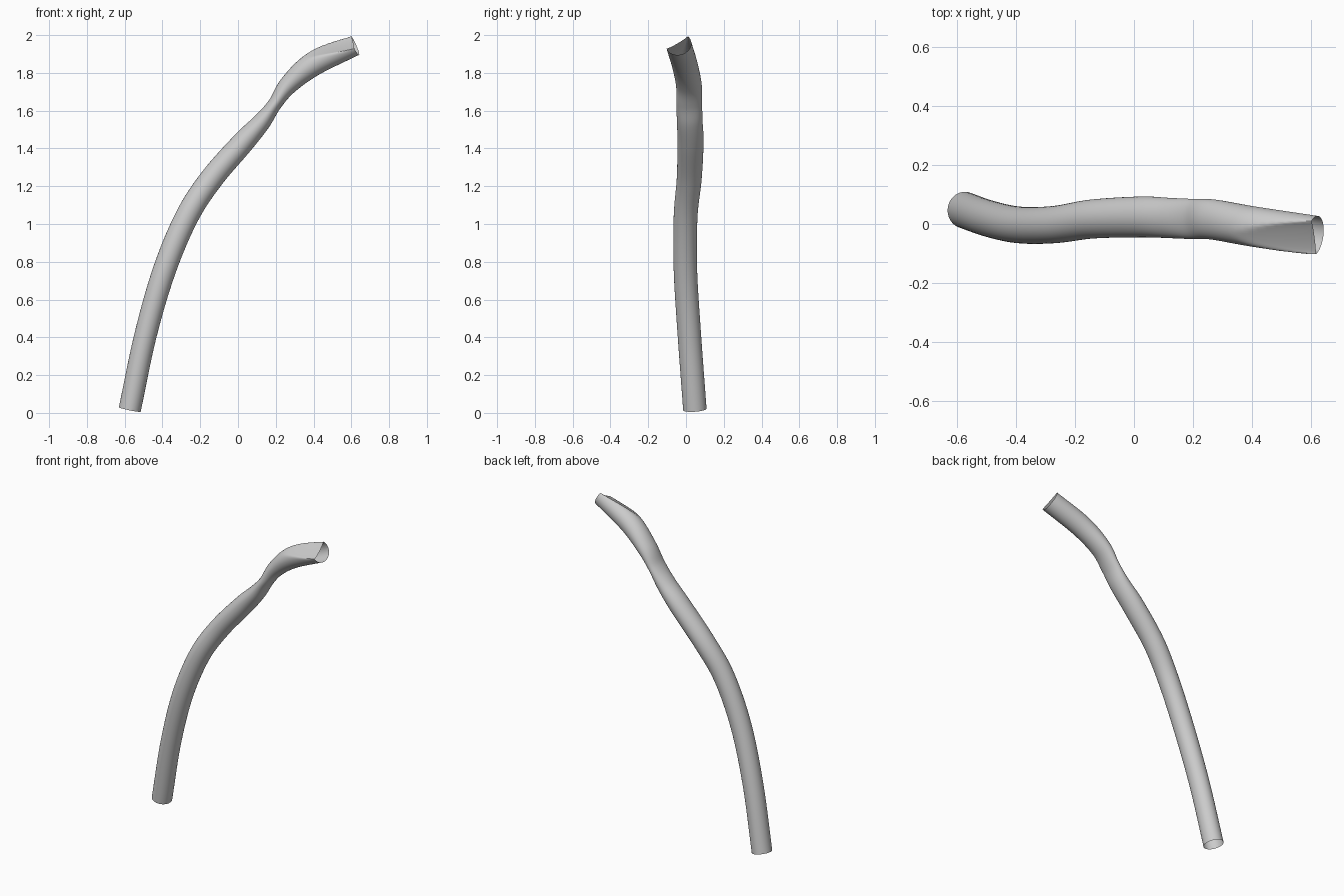
import bpy, bmesh, math
from mathutils import Vector

if "Cube" in bpy.data.objects:
    bpy.data.objects.remove(bpy.data.objects["Cube"])

# Stations along the tube: x, y, z, half width in y, half thickness, dent limit
STATIONS = [
    (-0.573, 0.047, 0.018, 0.062, 0.059, 0.08),
    (-0.49, 0.018, 0.41, 0.062, 0.059, 0.08),
    (-0.39, -0.003, 0.755, 0.062, 0.061, 0.08),
    (-0.27, -0.002, 1.04, 0.063, 0.062, 0.08),
    (-0.14, 0.017, 1.24, 0.066, 0.062, 0.08),
    (0.025, 0.024, 1.43, 0.069, 0.059, 0.08),
    (0.125, 0.020, 1.54, 0.068, 0.048, 0.08),
    (0.195, 0.017, 1.635, 0.068, 0.037, 0.08),
    (0.268, 0.015, 1.737, 0.068, 0.050, 0.08),
    (0.40, -0.008, 1.848, 0.068, 0.064, 0.062),
    (0.613, -0.040, 1.953, 0.068, 0.064, 0.012),
]
SIDES, STEPS = 48, 8


def spline(p0, p1, p2, p3, t):
    """Catmull-Rom interpolation for one component."""
    return 0.5 * (2 * p1 + (p2 - p0) * t + (2 * p0 - 5 * p1 + 4 * p2 - p3) * t * t
                  + (3 * p1 - p0 - 3 * p2 + p3) * t ** 3)


# Smooth path, with mirrored phantom points beyond both ends
first = tuple(2 * a - b for a, b in zip(STATIONS[0], STATIONS[1]))
last = tuple(2 * a - b for a, b in zip(STATIONS[-1], STATIONS[-2]))
pts = [first] + STATIONS + [last]
path = []
for i in range(1, len(pts) - 2):
    for s in range(STEPS):
        path.append([spline(*c, s / STEPS) for c in zip(*pts[i - 1:i + 3])])
path.append(list(STATIONS[-1]))

# Direction of the dent that flattens the upper front of the free end
dent = Vector((-0.5, 0.866))

# Open tube with varying cross-section
bm = bmesh.new()
rings = []
for i, (x, y, z, ru, rv, lim) in enumerate(path):
    a, b = path[max(i - 1, 0)], path[min(i + 1, len(path) - 1)]
    tangent = (Vector(b[:3]) - Vector(a[:3])).normalized()
    side = Vector((0, 1, 0))
    side = (side - tangent * side.dot(tangent)).normalized()
    normal = tangent.cross(side)
    ring = []
    for k in range(SIDES):
        ang = 2 * math.pi * k / SIDES
        p = Vector((ru * math.cos(ang), rv * math.sin(ang)))
        d = p.dot(dent)
        if d > lim:
            p -= dent * (d - lim) * 1.12
        ring.append(bm.verts.new(Vector((x, y, z)) + side * p.x + normal * p.y))
    rings.append(ring)
for r0, r1 in zip(rings, rings[1:]):
    for k in range(SIDES):
        n = (k + 1) % SIDES
        bm.faces.new((r0[k], r1[k], r1[n], r0[n]))
bmesh.ops.recalc_face_normals(bm, faces=bm.faces)
# Make sure the faces point outward
f = bm.faces[0]
if f.normal.dot(f.calc_center_median() - Vector(STATIONS[0][:3])) < 0:
    bmesh.ops.reverse_faces(bm, faces=bm.faces)

mesh = bpy.data.meshes.new("bent_tube")
bm.to_mesh(mesh)
bm.free()
tube = bpy.data.objects.new("bent_tube", mesh)
bpy.context.collection.objects.link(tube)
bpy.context.view_layer.objects.active = tube
tube.select_set(True)
bpy.ops.object.shade_smooth_by_angle(angle=math.radians(50))
